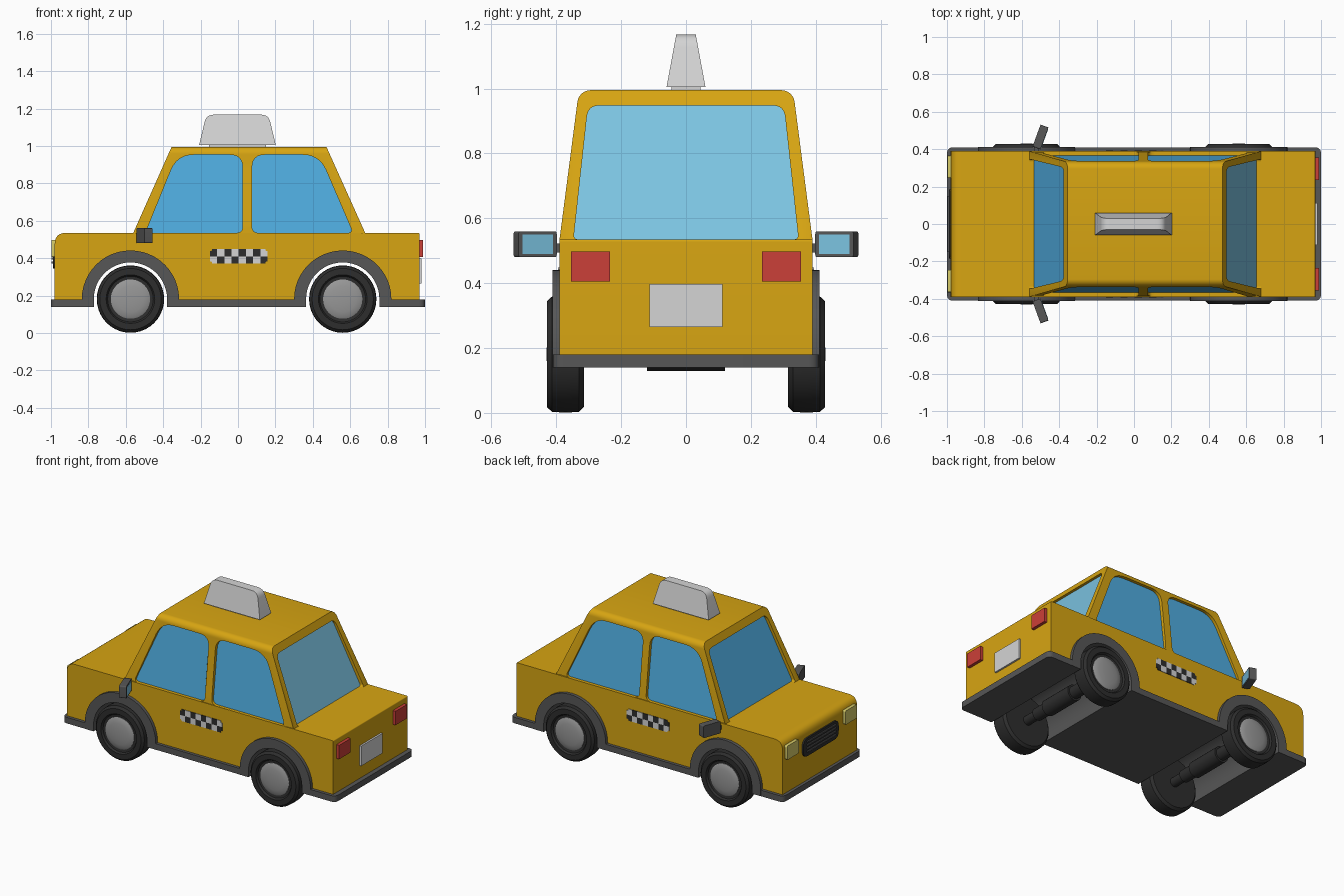
import bpy, bmesh, math
from mathutils import Vector, Matrix

cube = bpy.data.objects.get("Cube")
if cube:
    bpy.data.objects.remove(cube)


def material(name, r, g, b):
    m = bpy.data.materials.new(name)
    m.use_nodes = True
    m.diffuse_color = (r, g, b, 1)
    m.node_tree.nodes["Principled BSDF"].inputs["Base Color"].default_value = (r, g, b, 1)
    return m


YELLOW = material("yellow paint", .68, .375, .006)
GLASS = material("blue glass", .08, .42, .75)
PALE = material("pale glass", .2, .55, .76)
GREY = material("dark grey trim", .095, .095, .095)
BLACK = material("black rubber", .027, .027, .027)
STEEL = material("steel", .31, .31, .31)
WHITE = material("light grey", .66, .66, .66)
RED = material("red lamp", .6, .05, .04)
LAMP = material("pale yellow lamp", .68, .6, .14)

parts = []


def finish(name, bm, *mats):
    bmesh.ops.recalc_face_normals(bm, faces=bm.faces)
    mesh = bpy.data.meshes.new(name)
    bm.to_mesh(mesh)
    bm.free()
    for m in mats:
        mesh.materials.append(m)
    ob = bpy.data.objects.new(name, mesh)
    bpy.context.collection.objects.link(ob)
    parts.append(ob)
    return ob


def rounded(corners, steps=6):
    """Polygon from (u, v, radius) corners, each rounded by a short curve."""
    out = []
    for i, (u, v, r) in enumerate(corners):
        p = Vector((u, v))
        if not r:
            out.append(p)
            continue
        a = p + (Vector(corners[i - 1][:2]) - p).normalized() * r
        b = p + (Vector(corners[(i + 1) % len(corners)][:2]) - p).normalized() * r
        for k in range(steps + 1):
            t = k / steps
            out.append(a * (1 - t) ** 2 + p * 2 * t * (1 - t) + b * t * t)
    return out


def rect(u0, u1, v0, v1, r=0):
    return rounded([(u0, v0, r), (u1, v0, r), (u1, v1, r), (u0, v1, r)])


def prism_bm(profile, axis, d0, d1):
    place = {"x": lambda u, v, d: (d, u, v),
             "y": lambda u, v, d: (u, d, v),
             "z": lambda u, v, d: (u, v, d)}[axis]
    bm = bmesh.new()
    rings = [[bm.verts.new(place(u, v, d)) for u, v in profile] for d in (d0, d1)]
    bm.faces.new(rings[0])
    bm.faces.new(rings[1])
    n = len(profile)
    for i in range(n):
        j = (i + 1) % n
        bm.faces.new((rings[0][i], rings[0][j], rings[1][j], rings[1][i]))
    return bm


def prism(name, profile, axis, d0, d1, mat):
    return finish(name, prism_bm(profile, axis, d0, d1), mat)


def lathe(name, profile, centre, mat, steps=40):
    """Spin (radius, y) points about an axis along y."""
    bm = bmesh.new()
    vs = [bm.verts.new((r, y, 0)) for r, y in profile]
    es = [bm.edges.new(e) for e in zip(vs, vs[1:])]
    bmesh.ops.spin(bm, geom=vs + es, cent=(0, 0, 0), axis=(0, 1, 0),
                   angle=math.tau, steps=steps)
    bmesh.ops.remove_doubles(bm, verts=bm.verts, dist=.0005)
    bmesh.ops.translate(bm, verts=bm.verts, vec=centre)
    return finish(name, bm, mat)


def arc(cx, r, n=24):
    """Half circle over a wheel, from its -x end to its +x end."""
    return [(cx - r * math.cos(math.pi * i / n), AXLE_Z + r * math.sin(math.pi * i / n))
            for i in range(n + 1)]


AXLE_Z, FLOOR, SILL, BELT = .181, .14, .18, .535
FRONT, REAR = -.575, .56
ARCH_IN, ARCH_OUT = .196, .26

# Lower body with both wheel wells in its profile
nose = rounded([(.97, .16, 0), (.97, BELT, .008), (-.98, BELT, .06), (-.98, .16, 0)])
wells = [p for c in (FRONT, REAR) for p in
         [(c - .21, .16)] + arc(c, .21) + [(c + .21, .16)]]
prism("lower_body", [tuple(p) for p in nose] + wells, "y", -.39, .39, YELLOW)

# Wheel arch liners and sill pieces
for tag, c in (("front", FRONT), ("rear", REAR)):
    ring = ([(c - ARCH_OUT, FLOOR)] + arc(c, ARCH_OUT) + [(c + ARCH_OUT, FLOOR), (c + ARCH_IN, FLOOR)]
            + arc(c, ARCH_IN)[::-1] + [(c - ARCH_IN, FLOOR)])
    prism(tag + "_wheel_arch", ring, "y", -.411, .411, GREY)
R = .035
prism("front_bumper", rounded([(-1, -.41, R), (FRONT - .22, -.41, 0), (FRONT - .22, .41, 0), (-1, .41, R)]),
      "z", FLOOR, SILL, GREY)
prism("rear_bumper", rounded([(1, -.41, R), (REAR + .22, -.41, 0), (REAR + .22, .41, 0), (1, .41, R)]),
      "z", FLOOR, SILL, GREY)
prism("side_sill", rect(FRONT + .22, REAR - .22, -.41, .41), "z", FLOOR, SILL, GREY)


# Cabin frame: tapered block with the windows cut through
def lean(bm):
    for v in bm.verts:
        v.co.y -= math.copysign(.13 * (v.co.z - BELT), v.co.y)


ROOF = .995
bm = prism_bm([(-.56, BELT), (-.56, .5), (.68, .5), (.68, BELT), (.473, ROOF), (-.355, ROOF)],
              "y", -.39, .39)
lean(bm)
for v in bm.verts:
    if v.co.z < BELT - .01:
        v.co.y = math.copysign(.385, v.co.y)
roof_edges = [e for e in bm.edges if all(v.co.z > .99 for v in e.verts)
              and abs(e.verts[0].co.y - e.verts[1].co.y) < .01]
bmesh.ops.bevel(bm, geom=roof_edges, offset=.035, segments=6, profile=.5, affect="EDGES")
cabin = finish("cabin_frame", bm, YELLOW)

cutters = [
    prism("cut_front_door", rounded([(-.495, BELT, .03), (.025, BELT, .035),
                                     (.025, .953, .07), (-.325, .953, .09)]), "y", -.6, .6, YELLOW),
    prism("cut_rear_door", rounded([(.075, BELT, .035), (.615, BELT, .03),
                                    (.435, .953, .09), (.075, .953, .07)]), "y", -.6, .6, YELLOW),
    prism("cut_screens", rounded([(-.347, BELT, .015), (.347, BELT, .015),
                                  (.302, .948, .035), (-.302, .948, .035)]), "x", -1, 1, YELLOW)]
for c in cutters:
    mod = cabin.modifiers.new(c.name, "BOOLEAN")
    mod.object, mod.operation, mod.solver = c, "DIFFERENCE", "EXACT"
bpy.context.view_layer.update()
cut = cabin.evaluated_get(bpy.context.evaluated_depsgraph_get())
mesh = bpy.data.meshes.new_from_object(cut)
cabin.modifiers.clear()
cabin.data = mesh
for c in cutters:
    parts.remove(c)
    bpy.data.objects.remove(c)

# Glass block just inside the frame, paler at the rear
bm = prism_bm([(-.54, BELT - .01), (.66, BELT - .01), (.469, .965), (-.348, .965)], "y", -.37, .37)
lean(bm)
bmesh.ops.recalc_face_normals(bm, faces=bm.faces)
for f in bm.faces:
    f.material_index = int(f.normal.x > .5)
finish("window_glass", bm, GLASS, PALE)

# Roof sign
prism("sign_base", rect(-.155, .15, -.045, .045), "z", .99, 1.01, WHITE)
bm = prism_bm(rounded([(-.208, 1.005, 0), (.202, 1.005, 0), (.163, 1.167, .04), (-.169, 1.167, .04)]),
              "y", -.06, .06)
for v in bm.verts:
    v.co.y *= 1 - .5 * (v.co.z - 1.005) / .162
finish("roof_sign", bm, WHITE)

# Wheels and axles
for tag, c in (("front", FRONT), ("rear", REAR)):
    for s, side in ((1, "left" if tag == "" else "far"), (-1, "near")):
        tyre = [(0, .315), (.163, .315), (.178, .33), (.18, .372), (.178, .413), (.164, .428),
                (.13, .428), (.122, .416), (.1, .412), (0, .412)]
        hub = [(0, .40), (.105, .40), (.105, .416), (.095, .421), (.07, .426), (.035, .429), (0, .43)]
        for label, prof, mat in (("tyre", tyre, BLACK), ("hub", hub, STEEL)):
            lathe(f"{tag}_{side}_{label}", [(r, s * y) for r, y in prof], (c, 0, AXLE_Z), mat)
    lathe(tag + "_axle", [(0, -.33), (.03, -.33), (.03, -.22), (.04, -.22), (.04, -.12), (.052, -.12),
                          (.052, .12), (.04, .12), (.04, .22), (.03, .22), (.03, .33), (0, .33)],
          (c, 0, AXLE_Z), BLACK, 24)

# Lamps, mirrors and chequered strips, one per side
for s, side in ((1, "far"), (-1, "near")):
    lo, hi = sorted((s * .235, s * .355))
    prism(side + "_tail_lamp", rect(lo, hi, .405, .497), "x", .96, .99, RED)
    prism(side + "_head_lamp", rect(lo + s * .01, hi + s * .01, .405, .497, .01), "x", -.998, -.96, LAMP)

    turn = Matrix.Translation((-.5, s * .465, .52)) @ Matrix.Rotation(-.35 * s, 4, "Z")
    case = prism(side + "_mirror_case", rect(-.0625, .0625, -.04, .04, .008), "x", -.0225, .0225, GREY)
    pane = prism(side + "_mirror_glass", rect(-.05, .05, -.03, .03), "x", .02, .0245, PALE)
    case.data.transform(turn)
    pane.data.transform(turn)
    lo, hi = sorted((s * .37, s * .43))
    prism(side + "_mirror_arm", rect(lo, hi, .495, .522), "x", -.535, -.51, GREY)

    bm = bmesh.new()
    bmesh.ops.create_grid(bm, x_segments=8, y_segments=2, size=.5)
    for f in bm.faces:
        m = f.calc_center_median()
        f.material_index = (math.floor(m.x * 8) + math.floor(m.y * 2)) % 2
    bmesh.ops.transform(bm, verts=bm.verts, matrix=Matrix.Translation((.004, s * .394, .41))
                        @ Matrix.Rotation(math.pi / 2, 4, "X") @ Matrix.Diagonal((.31, .078, 1, 1)))
    ends = [v for v in bm.verts if abs(v.co.x - .004) > .15 and abs(v.co.z - .41) > .03]
    bmesh.ops.bevel(bm, geom=ends, offset=.012, segments=3, affect="VERTICES")
    out = bmesh.ops.extrude_face_region(bm, geom=bm.faces[:])
    for v in out["geom"]:
        if isinstance(v, bmesh.types.BMVert):
            v.co.y -= s * .006
    finish(side + "_chequer_strip", bm, BLACK, WHITE)

# Number plate and grille
prism("rear_plate", rect(-.112, .112, .265, .397), "x", .96, .982, WHITE)
prism("grille_frame", rect(-.185, .185, .345, .465, .045), "x", -.99, -.96, BLACK)
for i in range(4):
    z = .372 + i * .022
    prism(f"grille_bar_{i + 1}", rect(-.15, .15, z, z + .009), "x", -.998, -.98, GREY)

# Smooth the curves, keep edges sharp
bpy.ops.object.select_all(action="DESELECT")
for ob in parts:
    ob.select_set(True)
bpy.context.view_layer.objects.active = parts[0]
bpy.ops.object.shade_smooth_by_angle(angle=math.radians(30))
